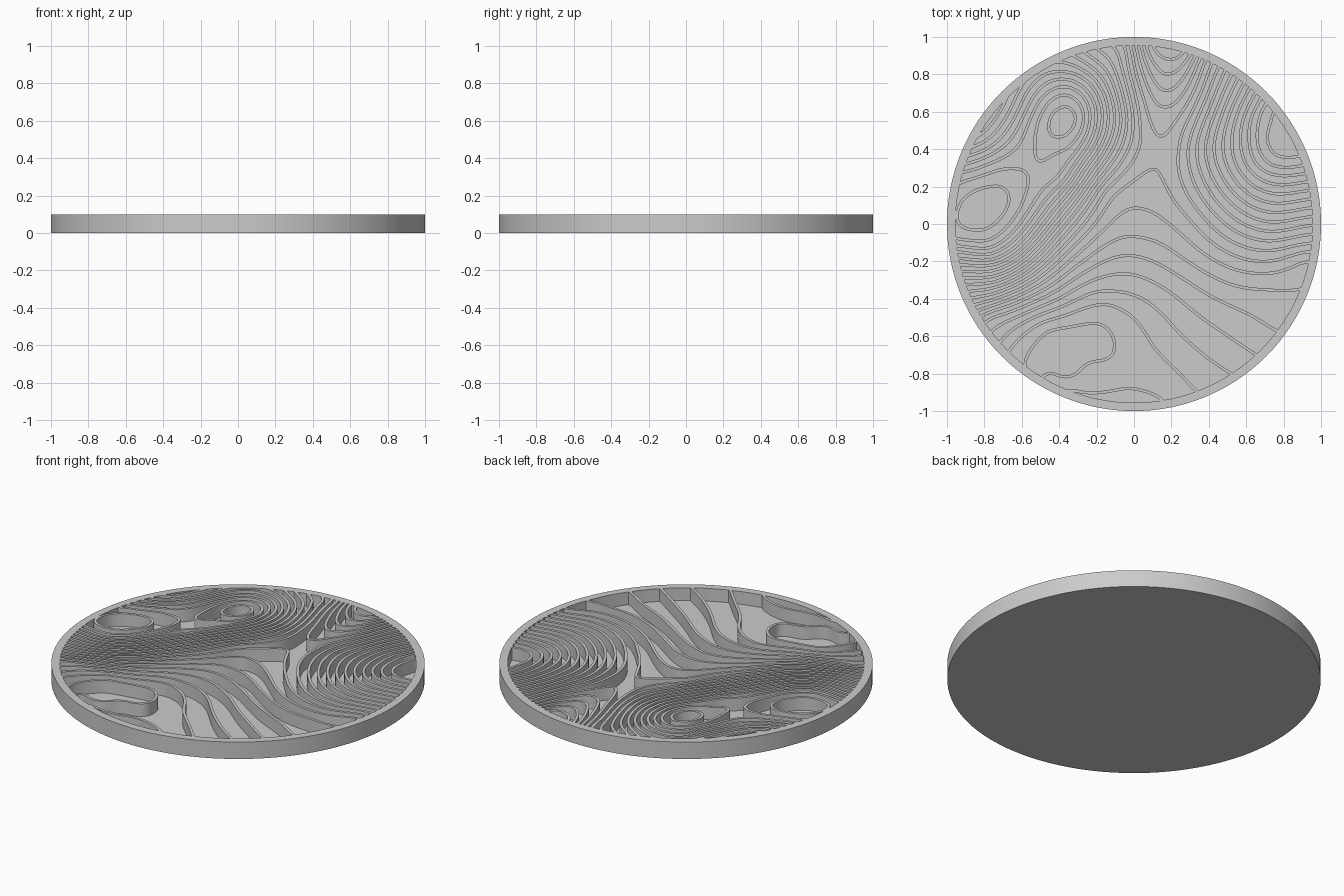
import bpy, bmesh
from math import log, ceil, floor, hypot
from mathutils import Vector

HEIGHT, FLOOR, RIM = 0.1, 0.025, 0.955
WALL, STEP, TOP_LEVEL = 0.016, 0.02, 18

cube = bpy.data.objects.get("Cube")
if cube:
    bpy.data.objects.remove(cube, do_unlink=True)

grey = bpy.data.materials.new("light grey")
grey.use_nodes = True
grey.diffuse_color = (0.6, 0.6, 0.6, 1)
shader = next(n for n in grey.node_tree.nodes if n.type == 'BSDF_PRINCIPLED')
shader.inputs["Base Color"].default_value = grey.diffuse_color

# Even slopes of the relief: start x, y, level, then end x, y, level
slopes = [
    (.24, .4, 8, .71, .45, 18), (.75, -.14, 8, .77, .36, 18),
    (.38, .87, 7, .73, .6, 18), (.92, -.2, 6, .88, .36, 18),
    (.03, .55, 8, -.27, .55, 17), (-.36, .69, 17, -.38, .86, 13),
    (-.49, .6, 17, -.7, .63, 12), (-.83, .47, 12, -.93, .22, 17),
    (-.95, -.08, 17, -.8, -.53, 4), (-.8, -.53, 4, -.67, -.68, 1),
    (-.4, -.5, 1, -.4, .26, 16), (-.78, -.13, 16, -.76, -.5, 4),
    (.02, -.07, 5, -.1, -.36, 2), (.76, -.57, 4, .52, -.8, 2),
    (.5, -.43, 4, .1, -.65, 1), (.3, .02, 7, .2, -.37, 3),
    (.72, -.2, 7, .7, -.35, 5), (.17, .62, 6, .18, .88, 3),
    (.1, .95, 3, -.05, .95, 8), (-.05, .95, 8, -.38, .87, 13),
    (.27, .92, 3, .38, .87, 7), (-.15, .18, 8, -.33, .36, 16),
]
# Summits, hollows and saddles: points grouped by level
spots = {
    18.6: [(.83, .47), (-.38, .55), (-.81, .08)],
    18: [(-.46, .52), (-.31, .57), (-.37, .63), (-.4, .46), (.75, .58),
         (-.94, .08), (-.67, .11), (-.8, -.03), (-.78, .2)],
    17: [(-.53, .39), (-.42, .38), (-.72, .29), (-.58, .27), (-.65, .02)],
    7: [(.14, .46), (.1, .3)],
    6: [(.05, .08)],
    5: [(.89, -.35)],
    1: [(.33, -.89), (-.15, -.43)],
    0: [(-.58, -.72), (-.45, -.57), (-.2, -.53), (-.1, -.65), (-.25, -.74),
        (-.45, -.79), (-.32, -.89), (-.1, -.89), (.14, -.93)],
    -.6: [(-.34, -.66)],
}


def solve(rows):
    """Gaussian elimination of an augmented matrix."""
    n = len(rows)
    for i in range(n):
        p = max(range(i, n), key=lambda k: abs(rows[k][i]))
        rows[i], rows[p] = rows[p], rows[i]
        for k in range(i + 1, n):
            f = rows[k][i] / rows[i][i]
            if f:
                rows[k] = [a - f * b for a, b in zip(rows[k], rows[i])]
    out = [0.0] * n
    for i in reversed(range(n)):
        rest = sum(rows[i][k] * out[k] for k in range(i + 1, n))
        out[i] = (rows[i][n] - rest) / rows[i][i]
    return out


def bend(x, y, px, py):
    d = (x - px) ** 2 + (y - py) ** 2
    return 0.5 * d * log(d) if d > 0 else 0.0


def make_relief():
    """Smooth thin-plate surface through the slopes and spots."""
    data = [(x, y, level) for level, pts in spots.items() for x, y in pts]
    for s in slopes:
        a, b = Vector(s[:3]), Vector(s[3:])
        count = max(1, round(abs(b.z - a.z) / 2))
        data += [tuple(a.lerp(b, i / count)) for i in range(count + 1)]
    rows = []
    for i, (x, y, level) in enumerate(data):
        row = [bend(x, y, px, py) for px, py, _ in data]
        row[i] += 0.0005
        rows.append(row + [1, x, y, level])
    for column in ([1] * len(data), [d[0] for d in data], [d[1] for d in data]):
        rows.append(column + [0] * 4)
    *weights, c, cx, cy = solve(rows)

    def relief(x, y):
        return c + cx * x + cy * y + sum(
            w * bend(x, y, px, py) for w, (px, py, _) in zip(weights, data))
    return relief


def finish(name, bm):
    mesh = bpy.data.meshes.new(name)
    bm.to_mesh(mesh)
    bm.free()
    mesh.materials.append(grey)
    obj = bpy.data.objects.new(name, mesh)
    bpy.context.collection.objects.link(obj)
    bpy.ops.object.select_all(action='DESELECT')
    obj.select_set(True)
    bpy.context.view_layer.objects.active = obj
    return obj


# Round dish with a raised rim, turned from a profile
bm = bmesh.new()
profile = [(0, 0), (1, 0), (1, HEIGHT), (RIM, HEIGHT), (RIM, FLOOR), (0, FLOOR)]
points = [bm.verts.new((r, 0, z)) for r, z in profile]
edges = [bm.edges.new(pair) for pair in zip(points, points[1:])]
bmesh.ops.spin(bm, geom=points + edges, cent=(0, 0, 0), axis=(0, 0, 1),
               angle=6.283185307, steps=128)
bmesh.ops.remove_doubles(bm, verts=bm.verts, dist=0.0005)
bmesh.ops.recalc_face_normals(bm, faces=bm.faces)
finish("dish", bm)
bpy.ops.object.shade_smooth_by_angle()

# Sample the relief on a grid inside the rim
relief = make_relief()
half = ceil(1 / STEP)
span = range(-half, half + 1)
heights = {(i, j): relief(i * STEP, j * STEP) for i in span for j in span
           if hypot(i, j) * STEP < 0.988}

# Trace the contour lines triangle by triangle
bm = bmesh.new()
crossings = {}


def crossing(a, b, level):
    key = (min(a, b), max(a, b), level)
    if key not in crossings:
        t = (level - heights[a]) / (heights[b] - heights[a])
        place = Vector((*a, 0)).lerp(Vector((*b, 0)), t) * STEP
        place.z = FLOOR - 0.005
        crossings[key] = bm.verts.new(place)
    return crossings[key]


for i, j in heights:
    corner, far = (i, j), (i + 1, j + 1)
    for side in ((i + 1, j), (i, j + 1)):
        tri = (corner, side, far)
        if not all(p in heights for p in tri):
            continue
        values = [heights[p] for p in tri]
        first, last = max(0, ceil(min(values))), min(TOP_LEVEL, floor(max(values)))
        for level in range(first, last + 1):
            cut = [(a, b) for a, b in zip(tri, tri[1:] + tri[:1])
                   if (heights[a] > level) != (heights[b] > level)]
            if len(cut) == 2:
                ends = [crossing(a, b, level) for a, b in cut]
                if not bm.edges.get(ends):
                    bm.edges.new(ends)

# Even out the lines, then raise them into thin walls
bmesh.ops.remove_doubles(bm, verts=bm.verts, dist=0.006)
for _ in range(3):
    relaxed = {}
    for v in bm.verts:
        if len(v.link_edges) == 2:
            a, b = (e.other_vert(v) for e in v.link_edges)
            relaxed[v] = v.co * 0.5 + (a.co + b.co) * 0.25
    for v, co in relaxed.items():
        v.co = co
raised = bmesh.ops.extrude_edge_only(bm, edges=bm.edges[:])["geom"]
bmesh.ops.translate(bm, vec=(0, 0, HEIGHT - FLOOR + 0.005),
                    verts=[g for g in raised if isinstance(g, bmesh.types.BMVert)])
bmesh.ops.recalc_face_normals(bm, faces=bm.faces)
walls = finish("contour_walls", bm)
solid = walls.modifiers.new("thickness", 'SOLIDIFY')
solid.thickness, solid.offset = WALL, 0
bpy.ops.object.modifier_apply(modifier=solid.name)
bpy.ops.object.shade_smooth_by_angle()
